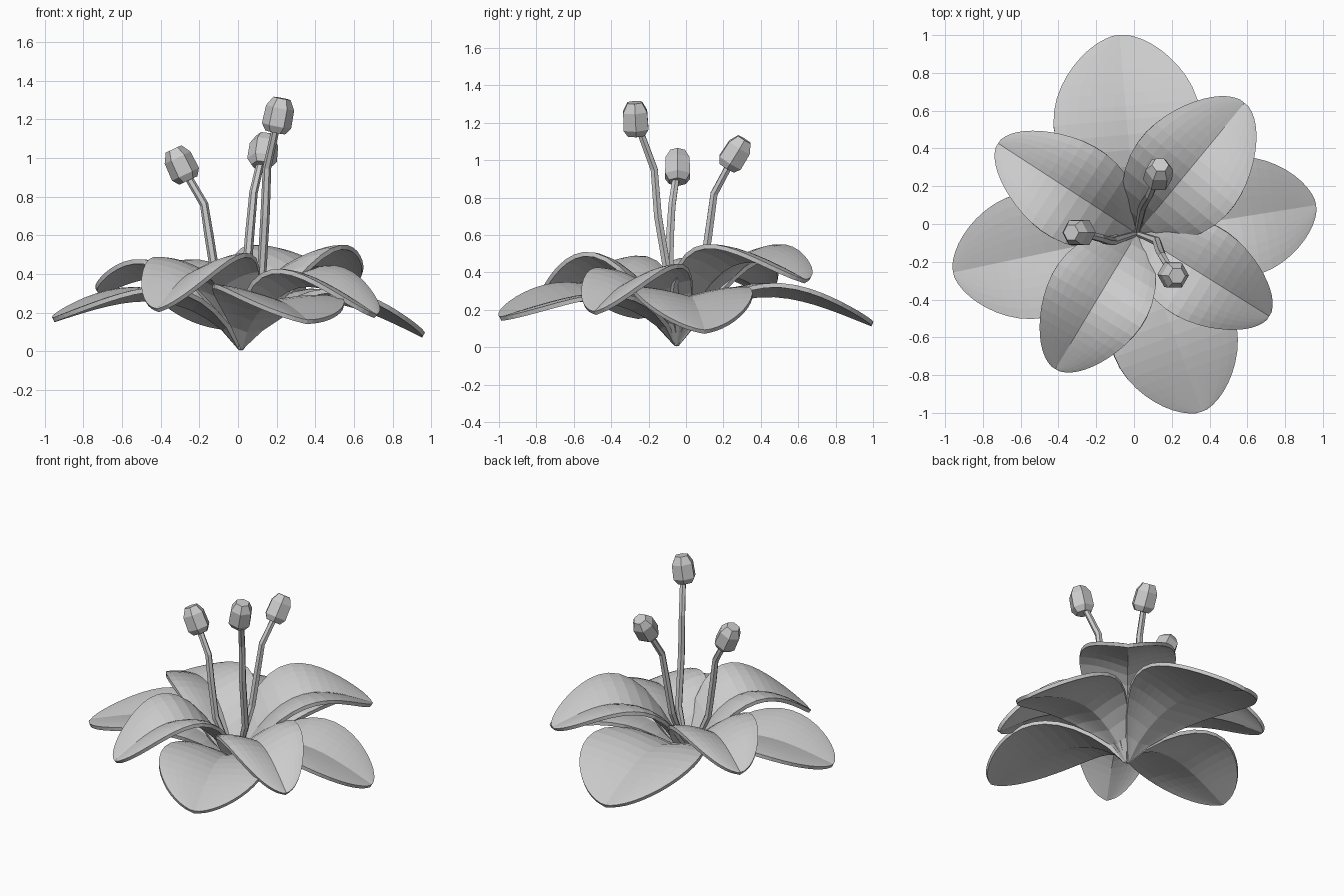
import bpy, bmesh
from math import sin, cos, pi, radians
from mathutils import Vector

cube = bpy.data.objects.get("Cube")
if cube:
    bpy.data.objects.remove(cube, do_unlink=True)

# One soft grey for the whole flower
GREY = (0.6, 0.6, 0.6, 1)
grey = bpy.data.materials.new("soft_grey")
grey.use_nodes = True
grey.diffuse_color = GREY
grey.node_tree.nodes["Principled BSDF"].inputs["Base Color"].default_value = GREY

BASE = Vector((0.015, -0.05, 0.012))


def finish(bm, name):
    bmesh.ops.remove_doubles(bm, verts=bm.verts, dist=0.0005)
    bmesh.ops.recalc_face_normals(bm, faces=bm.faces)
    mesh = bpy.data.meshes.new(name)
    bm.to_mesh(mesh)
    bm.free()
    mesh.materials.append(grey)
    obj = bpy.data.objects.new(name, mesh)
    bpy.context.collection.objects.link(obj)
    return obj


def skin(bm, rows, closed=False):
    """Join rows of points with quads."""
    verts = [[bm.verts.new(p) for p in row] for row in rows]
    n = len(rows[0])
    for a, b in zip(verts, verts[1:]):
        for i in range(n if closed else n - 1):
            j = (i + 1) % n
            bm.faces.new((a[i], a[j], b[j], b[i]))
    return verts


def petal(name, angle, length, half_width, tip, arch, tilt, cup, skew, blunt, bend):
    """Cupped petal with a soft midline crease, arching out and down; tilt raises one edge."""
    d = radians(angle)
    along, across = Vector((cos(d), sin(d), 0)), Vector((-sin(d), cos(d), 0))
    steps, cols = 18, 6
    rows = []
    for r in range(steps + 1):
        u = sin(pi / 2 * r / steps)
        spread = max(0, sin(pi * u ** skew)) ** (blunt * (1 - 0.25 * u))
        row = []
        for c in range(-cols, cols + 1):
            v = c / cols
            lobe = (cup * sin(abs(v) * pi / 2) * (1 - 0.5 * u) + tilt * v) * spread
            z = tip * u + arch * max(0, sin(pi * u ** bend)) + lobe
            row.append(BASE + along * u * length + across * v * half_width * spread
                       + Vector((0, 0, z)))
        rows.append(row)
    bm = bmesh.new()
    skin(bm, rows)
    obj = finish(bm, name)
    solid = obj.modifiers.new("thickness", "SOLIDIFY")
    solid.thickness = 0.024
    solid.offset = 0


# Lower ring: angle, length, half width, tip height, arch, tilt
outer = {"back": (95, 1.05, 0.39, 0.11, 0.22, 0), "left": (9, 0.955, 0.32, 0.07, 0.22, 0),
         "front": (-70, 1.0, 0.335, 0.14, 0.18, -0.03), "right": (192, 0.99, 0.335, 0.15, 0.19, 0)}
for side, spec in outer.items():
    petal("outer_petal_" + side, *spec, cup=0.07, skew=1.22, blunt=0.75, bend=0.77)

# Upper ring
inner = {"back_left": (50.5, 0.89, 0.305, 0.34, 0.285, 0),
         "back_right": (147, 0.87, 0.265, 0.29, 0.235, 0),
         "front_right": (239, 0.83, 0.275, 0.2, 0.305, 0.01),
         "front_left": (-32, 0.82, 0.26, 0.17, 0.255, 0.01)}
for side, spec in inner.items():
    petal("inner_petal_" + side, *spec, cup=0.105, skew=0.9, blunt=0.68, bend=0.8)


def tube(name, points, radii, sides=6):
    """Faceted tube through points, capped at both ends."""
    pts = [Vector(p) for p in points]
    rows = []
    for i, p in enumerate(pts):
        axis = (pts[min(i + 1, len(pts) - 1)] - pts[max(i - 1, 0)]).normalized()
        side = axis.cross(Vector((0, 1, 0))).normalized()
        other = axis.cross(side)
        rows.append([p + (side * cos(2 * pi * k / sides) + other * sin(2 * pi * k / sides)) * radii[i]
                     for k in range(sides)])
    bm = bmesh.new()
    rings = skin(bm, rows, closed=True)
    bm.faces.new(rings[0])
    bm.faces.new(rings[-1])
    finish(bm, name)


# Stamens: filament bends ending at the anther's centre, then the anther's lean
stamens = {
    "front": ([(0.12, -0.09, 0.35), (0.14, -0.15, 0.7), (0.15, -0.17, 0.95), (0.21, -0.27, 1.22)],
              (0.04, -0.01, 0.2)),
    "back": ([(0.045, 0.09, 0.4), (0.06, 0.12, 0.6), (0.08, 0.15, 0.82), (0.13, 0.265, 1.035)],
             (0.02, 0.1, 0.16)),
    "right": ([(-0.11, -0.09, 0.35), (-0.15, -0.085, 0.6), (-0.175, -0.075, 0.76), (-0.295, -0.045, 0.965)],
              (-0.08, 0, 0.17)),
}
for side, (path, lean) in stamens.items():
    tube("filament_" + side, [BASE + Vector((0, 0, 0.03))] + path,
         [0.014, 0.024, 0.024, 0.022, 0.02])
    centre, axis = Vector(path[-1]), Vector(lean).normalized()
    tube("anther_" + side, [centre + axis * h for h in (-0.09, -0.055, 0.04, 0.09)],
         [0.052, 0.077, 0.074, 0.045])
